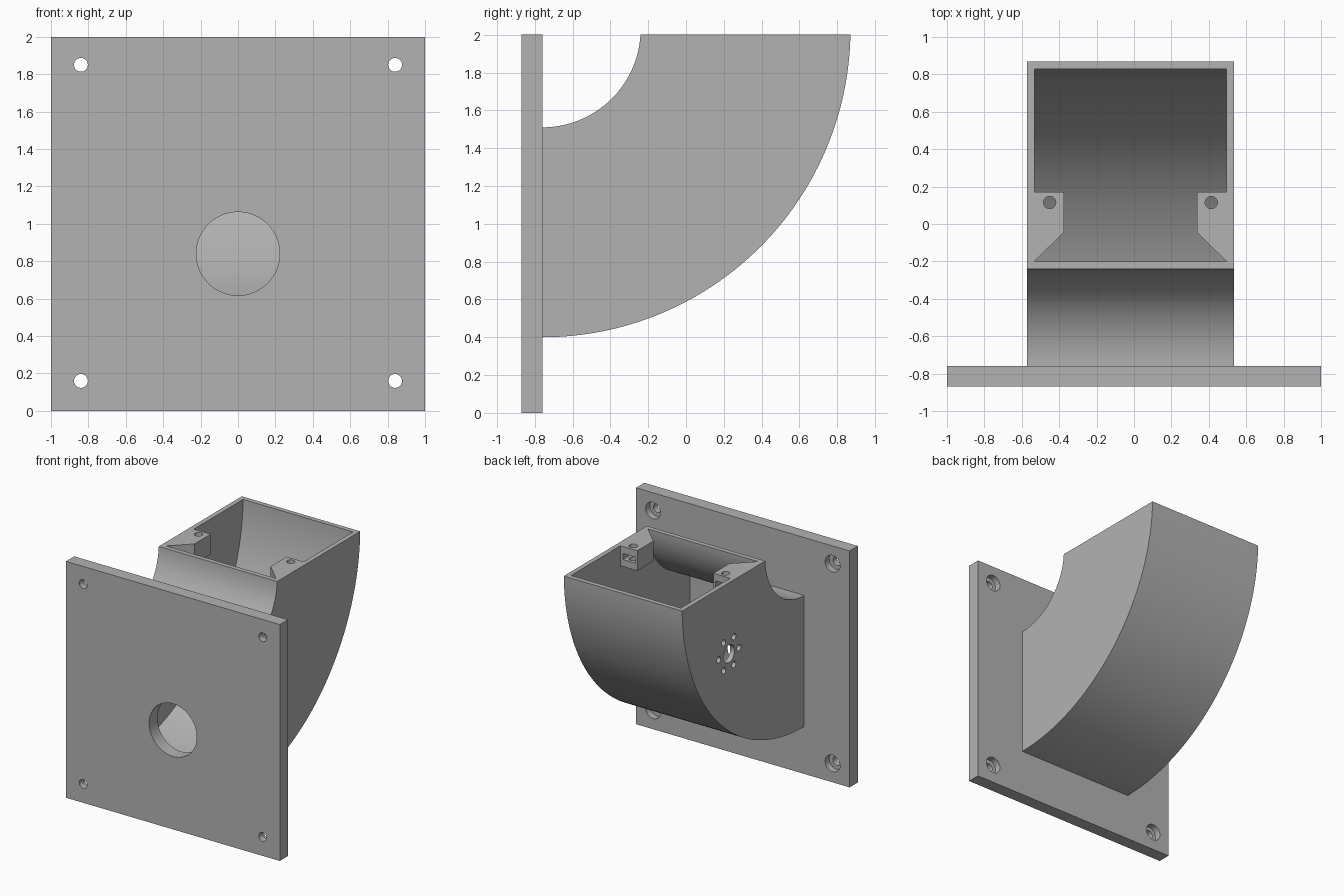
import bpy, bmesh
from math import sin, cos, pi, asin, radians

cube = bpy.data.objects.get("Cube")
if cube:
    bpy.data.objects.remove(cube, do_unlink=True)

grey = bpy.data.materials.new("plain grey")
grey.use_nodes = True
COLOUR = (0.45, 0.45, 0.45, 1)
grey.diffuse_color = COLOUR
for node in grey.node_tree.nodes:
    if node.type == 'BSDF_PRINCIPLED':
        node.inputs["Base Color"].default_value = COLOUR

# Maps a 2D profile point and a height along an axis to 3D
PLACE = {'x': lambda a, b, h: (h, a, b),
         'y': lambda a, b, h: (a, h, b),
         'z': lambda a, b, h: (a, b, h)}


def prism(name, points, axis, lo, hi):
    bm = bmesh.new()
    ends = [[bm.verts.new(PLACE[axis](a, b, h)) for a, b in points] for h in (lo, hi)]
    bm.faces.new(ends[0])
    bm.faces.new(ends[1])
    n = len(points)
    for i in range(n):
        j = (i + 1) % n
        bm.faces.new((ends[0][i], ends[0][j], ends[1][j], ends[1][i]))
    bmesh.ops.recalc_face_normals(bm, faces=bm.faces)
    mesh = bpy.data.meshes.new(name)
    bm.to_mesh(mesh)
    bm.free()
    mesh.materials.append(grey)
    obj = bpy.data.objects.new(name, mesh)
    bpy.context.collection.objects.link(obj)
    return obj


def arc(a, b, r, start, end, n):
    return [(a + r * cos(start + (end - start) * i / n),
             b + r * sin(start + (end - start) * i / n)) for i in range(n + 1)]


def circle(a, b, r, n=32):
    return arc(a, b, r, 0, 2 * pi, n)[:-1]


def rect(a0, a1, b0, b1):
    return [(a0, b0), (a1, b0), (a1, b1), (a0, b1)]


def select(obj):
    bpy.ops.object.select_all(action='DESELECT')
    obj.select_set(True)
    bpy.context.view_layer.objects.active = obj


def cut(obj, points, axis, lo, hi):
    cutter = prism("cutter", points, axis, lo, hi)
    cutter.hide_render = True
    select(obj)
    mod = obj.modifiers.new("cut", 'BOOLEAN')
    mod.operation = 'DIFFERENCE'
    mod.solver = 'EXACT'
    mod.object = cutter
    bpy.ops.object.modifier_apply(modifier=mod.name)
    bpy.data.objects.remove(cutter, do_unlink=True)


def finish(obj):
    select(obj)
    bpy.ops.object.shade_smooth_by_angle(angle=radians(30))


# Mounting plate with a central opening and four counterbored screw holes
FRONT, BACK = -0.87, -0.76
plate = prism("mounting_plate", rect(-1, 1, 0, 2), 'y', FRONT, BACK)
cut(plate, circle(0, 0.84, 0.223, 64), 'y', FRONT - 0.1, BACK + 0.1)
for x in (-0.84, 0.84):
    for z in (0.16, 1.85):
        cut(plate, circle(x, z, 0.037), 'y', FRONT - 0.1, BACK + 0.1)
        cut(plate, circle(x, z, 0.07), 'y', BACK - 0.055, BACK + 0.1)
finish(plate)

# Curved duct: a quarter ring trimmed flat at the top
TOP, AXIS_Z, INNER, OUTER, WALL = 2.0, 2.03, 0.52, 1.63, 0.04
LEFT, RIGHT = 0.535, -0.573
trim = AXIS_Z - TOP
profile = (arc(BACK, AXIS_Z, OUTER, -asin(trim / OUTER), -pi / 2, 64)
           + arc(BACK, AXIS_Z, INNER, -pi / 2, -asin(trim / INNER), 40))
duct = prism("curved_duct", profile, 'x', RIGHT, LEFT)

# Hollow that opens at the top and into the plate
r_out, r_in = OUTER - WALL, INNER + WALL
hollow = (arc(BACK, AXIS_Z, r_out, 0, -pi / 2, 64)
          + [(BACK - 0.05, AXIS_Z - r_out), (BACK - 0.05, AXIS_Z - r_in)]
          + arc(BACK, AXIS_Z, r_in, -pi / 2, 0, 40))
cut(duct, hollow, 'x', RIGHT + WALL, LEFT - WALL)

# Shaft hole with a ring of six screw holes in one side wall
HUB_Y, HUB_Z = 0.245, 1.40
cut(duct, circle(HUB_Y, HUB_Z, 0.075), 'x', RIGHT - 0.1, RIGHT + 0.1)
for i in range(6):
    t = i * pi / 3
    cut(duct, circle(HUB_Y + 0.136 * cos(t), HUB_Z + 0.136 * sin(t), 0.026, 20),
        'x', RIGHT - 0.1, RIGHT + 0.1)
finish(duct)

# Screw tabs inside the rim, each with a screw hole and a nut slot
for name, wall_x, side in (("left_screw_tab", LEFT - WALL, -1),
                           ("right_screw_tab", RIGHT + WALL, 1)):
    edge = wall_x + side * 0.158
    hole_x = wall_x + side * 0.082
    tab = prism(name, [(wall_x, 0.17), (edge, 0.17), (edge, -0.045), (wall_x, -0.2)],
                'z', TOP - 0.17, TOP)
    cut(tab, circle(hole_x, 0.115, 0.033), 'z', TOP - 0.3, TOP + 0.1)
    cut(tab, rect(hole_x - 0.058, hole_x + 0.058, 0.05, 0.3), 'z', TOP - 0.11, TOP - 0.06)
    finish(tab)
